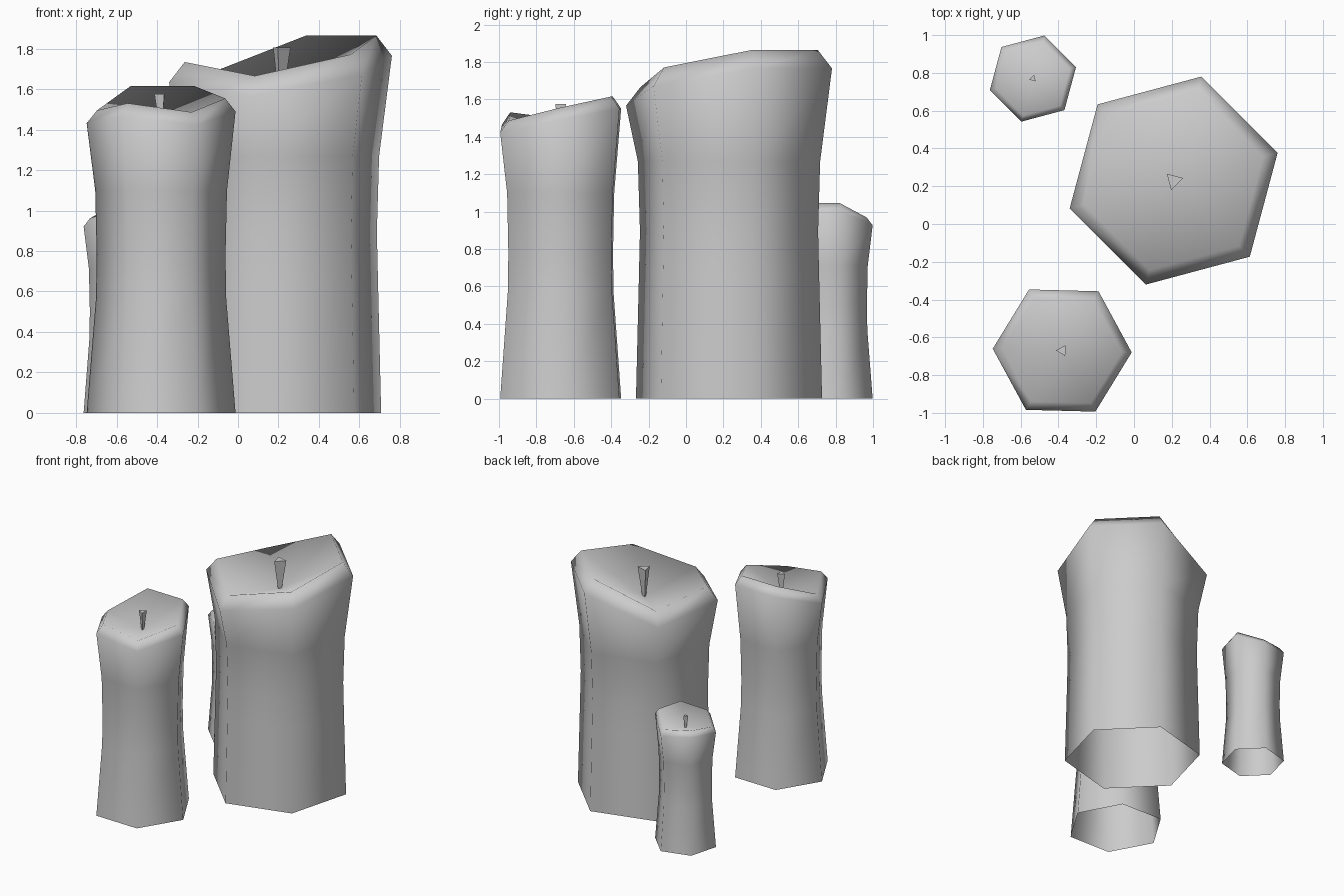
import bpy
import bmesh
from math import cos, sin, radians

cube = bpy.data.objects.get("Cube")
if cube:
    bpy.data.objects.remove(cube, do_unlink=True)

# One plain wax grey for everything
wax = bpy.data.materials.new("wax_grey")
wax.use_nodes = True
GREY = (0.6, 0.6, 0.6, 1)
wax.diffuse_color = GREY
wax.node_tree.nodes["Principled BSDF"].inputs["Base Color"].default_value = GREY

# How far each rim corner sags below the highest one, per unit of radius
SAG = [0, 0, 0.325, 0.23, 0.35, 0.165]
# Waisted body: (fraction of height, fraction of radius)
WAIST = [(0.35, 0.875), (0.48, 0.865), (0.68, 0.885)]


def add_object(name, bm, smooth):
    bmesh.ops.recalc_face_normals(bm, faces=bm.faces)
    for f in bm.faces:
        f.smooth = smooth
    mesh = bpy.data.meshes.new(name)
    bm.to_mesh(mesh)
    bm.free()
    mesh.materials.append(wax)
    obj = bpy.data.objects.new(name, mesh)
    bpy.context.collection.objects.link(obj)
    return obj


def ring(bm, sides, radius, heights, turn):
    return [bm.verts.new((radius * cos(radians(turn + i * 360 / sides)),
                          radius * sin(radians(turn + i * 360 / sides)),
                          heights[i])) for i in range(sides)]


def bridge(bm, a, b):
    n = len(a)
    for i in range(n):
        j = (i + 1) % n
        bm.faces.new((a[i], a[j], b[j], b[i]))


def candle(name, x, y, radius, base, peak, turn):
    # Body: open bottom, waisted sides, sagging bevelled rim, hollow top
    bm = bmesh.new()
    rim = [peak - s * radius for s in SAG]
    shoulder = [z - 0.175 * radius for z in rim]
    rings = [ring(bm, 6, base, [0] * 6, turn)]
    for h, r in WAIST:
        rings.append(ring(bm, 6, r * radius, [h * peak] * 6, turn))
    rings.append(ring(bm, 6, radius, shoulder, turn))
    rings.append(ring(bm, 6, 0.86 * radius, rim, turn))
    for a, b in zip(rings, rings[1:]):
        bridge(bm, a, b)
    floor = peak - 0.51 * radius
    centre = bm.verts.new((0, 0, floor))
    top = rings[-1]
    for i in range(6):
        bm.faces.new((top[i], top[(i + 1) % 6], centre))
    # The bottom is open, so point the sides outwards explicitly
    body = add_object(name + "_body", bm, True)
    body.location = (x, y, 0)

    # Wick: three-sided, wider at the top
    bm = bmesh.new()
    low = ring(bm, 3, 0.025 * radius, [floor - 0.01] * 3, turn)
    high = ring(bm, 3, 0.09 * radius, [peak - 0.105 * radius] * 3, turn)
    bridge(bm, low, high)
    bm.faces.new(high)
    bm.faces.new(low[::-1])
    wick = add_object(name + "_wick", bm, False)
    wick.location = (x, y, 0)


candle("large_candle", 0.21, 0.23, 0.57, 0.515, 1.865, 15)
candle("medium_candle", -0.38, -0.67, 0.368, 0.368, 1.615, 58.5)
candle("small_candle", -0.535, 0.77, 0.236, 0.236, 1.045, -45)
